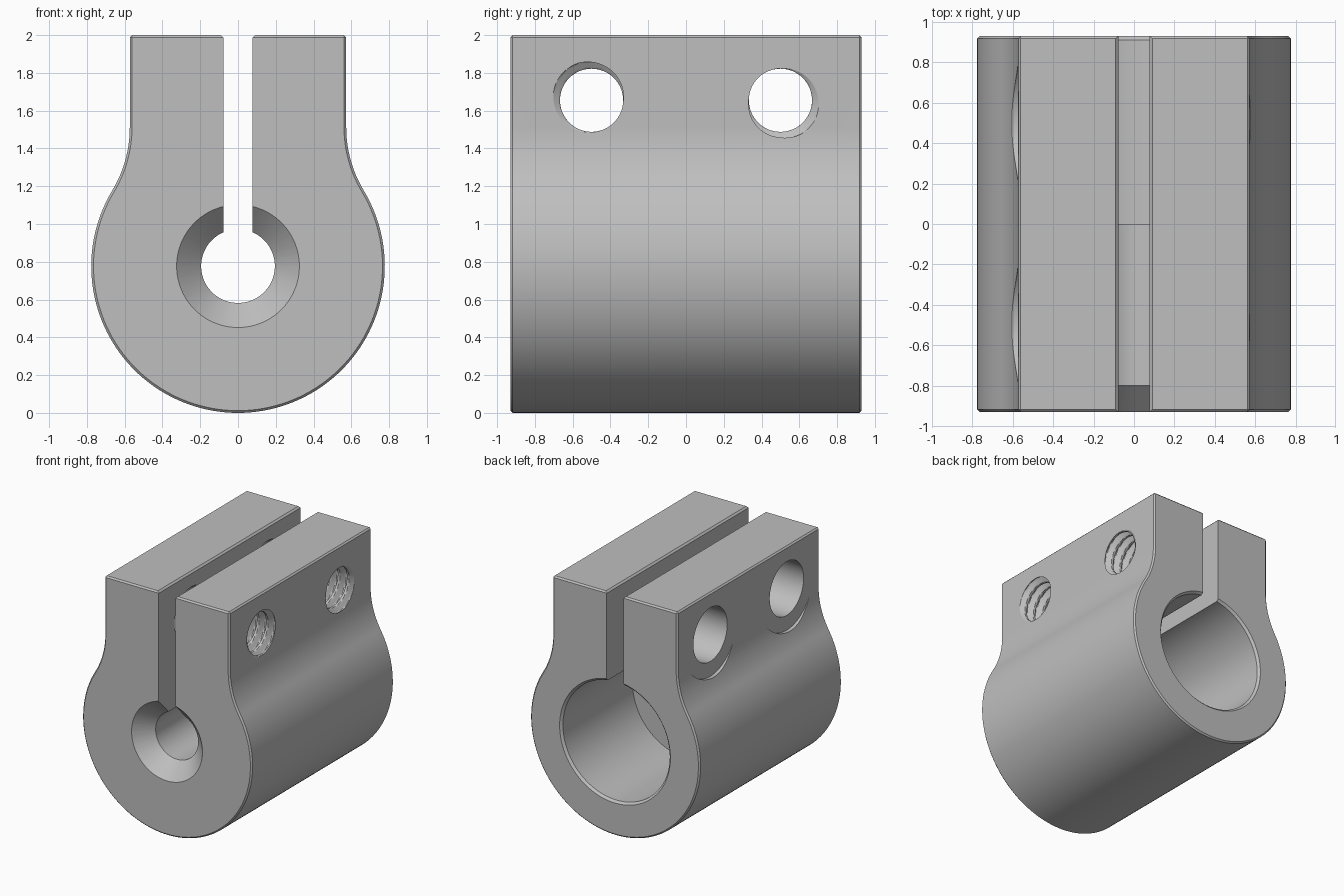
import bpy, bmesh
from math import sin, cos, pi, radians, sqrt, asin

if "Cube" in bpy.data.objects:
    bpy.data.objects.remove(bpy.data.objects["Cube"], do_unlink=True)

HALF_DEPTH, TOP = 0.93, 2.0
RADIUS = 0.777            # barrel, centred on x = 0, z = RADIUS
WALL, FILLET = 0.573, 0.65
HOLE_Z, HOLE_Y = 1.655, 0.5
SEGMENTS = 96


def make_object(name, bm):
    bmesh.ops.recalc_face_normals(bm, faces=bm.faces)
    mesh = bpy.data.meshes.new(name)
    bm.to_mesh(mesh)
    bm.free()
    obj = bpy.data.objects.new(name, mesh)
    bpy.context.collection.objects.link(obj)
    return obj


def prism(name, outline, half):
    """Extrude an x-z outline along y."""
    bm = bmesh.new()
    rings = [[bm.verts.new((x, y, z)) for x, z in outline] for y in (-half, half)]
    n = len(outline)
    for ring in rings:
        bm.faces.new(ring)
    for i in range(n):
        j = (i + 1) % n
        bm.faces.new((rings[0][i], rings[0][j], rings[1][j], rings[1][i]))
    return make_object(name, bm)


def lathe(name, profile, place):
    """Revolve (distance, radius) pairs; a radius may depend on the angle."""
    bm = bmesh.new()
    rings = []
    for t, r in profile:
        ring = []
        for i in range(SEGMENTS):
            a = 2 * pi * i / SEGMENTS
            rad = r(t, a) if callable(r) else r
            ring.append(bm.verts.new(place(t, rad * cos(a), rad * sin(a))))
        rings.append(ring)
    for low, high in zip(rings, rings[1:]):
        for i in range(SEGMENTS):
            j = (i + 1) % SEGMENTS
            bm.faces.new((low[i], low[j], high[j], high[i]))
    bm.faces.new(rings[0])
    bm.faces.new(rings[-1])
    bmesh.ops.triangulate(bm, faces=[f for f in bm.faces if len(f.verts) == 4])
    return make_object(name, bm)


def apply_modifier(obj, mod):
    bpy.context.view_layer.objects.active = obj
    bpy.ops.object.modifier_apply(modifier=mod.name)


def cut(obj, cutter):
    mod = obj.modifiers.new("cut", 'BOOLEAN')
    mod.operation, mod.solver, mod.object = 'DIFFERENCE', 'EXACT', cutter
    apply_modifier(obj, mod)
    bpy.data.objects.remove(cutter, do_unlink=True)


# Body outline: round barrel flowing through fillets into a straight neck
reach = RADIUS + FILLET
blend = asin(sqrt(1 - ((WALL + FILLET) / reach) ** 2))
fillet_z = RADIUS + reach * sin(blend)
half_outline = []
for i in range(49):
    a = -pi / 2 + (pi / 2 + blend) * i / 48
    half_outline.append((RADIUS * cos(a), RADIUS + RADIUS * sin(a)))
for i in range(1, 17):
    a = pi + blend * (1 - i / 16)
    half_outline.append((WALL + FILLET + FILLET * cos(a), fillet_z + FILLET * sin(a)))
half_outline.append((WALL, TOP))
outline = half_outline + [(-x, z) for x, z in reversed(half_outline[1:])]

body = prism("clamp_body", outline, HALF_DEPTH)
bevel = body.modifiers.new("chamfer", 'BEVEL')
bevel.width, bevel.segments = 0.012, 1
bevel.limit_method, bevel.angle_limit = 'ANGLE', radians(40)
apply_modifier(body, bevel)

# Stepped bore: countersink, small hole, large bore with chamfered mouth
bore = [(-1, 0.395), (-0.8, 0.195), (0, 0.195), (0, 0.49), (0.912, 0.49), (1, 0.578)]
cut(body, lathe("bore_cutter", bore, lambda t, u, v: (u, t, RADIUS + v)))

# Clamping slot with chamfered top edges
slot = [(0.077, 0.8), (0.077, 1.986), (0.111, 2.02)]
slot += [(-x, z) for x, z in reversed(slot)]
cut(body, prism("slot_cutter", slot, 1.0))

# Screw holes: clearance and spot face on the right, thread on the left
PITCH, MINOR, MAJOR = 0.084, 0.167, 0.21
for y, peak in ((-HOLE_Y, 0.375), (HOLE_Y, -0.125)):
    def place(t, u, v, y=y):
        return (t, y + u, HOLE_Z + v)

    def thread(t, a, peak=peak):
        turn = (t - WALL) / PITCH - a / (2 * pi) + peak
        u = abs((turn + 0.5) % 1 - 0.5)
        rise = min(1, max(0, (0.375 - u) / 0.3125))
        return MINOR + (MAJOR - MINOR) * rise

    cut(body, lathe("clearance_cutter", [(-0.9, 0.222), (0, 0.222)], place))
    cut(body, lathe("spot_face_cutter", [(-0.9, 0.345), (-WALL - 0.001, 0.345)], place))
    steps = [0.01 + PITCH * i / 16 for i in range(16 * 8)]
    cut(body, lathe("thread_cutter", [(t, thread) for t in steps], place))

# Single grey finish
grey = bpy.data.materials.new("plain_grey")
grey.use_nodes = True
colour = (0.52, 0.52, 0.52, 1)
grey.diffuse_color = colour
grey.node_tree.nodes["Principled BSDF"].inputs["Base Color"].default_value = colour
body.data.materials.clear()
body.data.materials.append(grey)
for face in body.data.polygons:
    face.material_index = 0

bpy.ops.object.select_all(action='DESELECT')
body.select_set(True)
bpy.context.view_layer.objects.active = body
bpy.ops.object.shade_smooth_by_angle(angle=radians(25))
